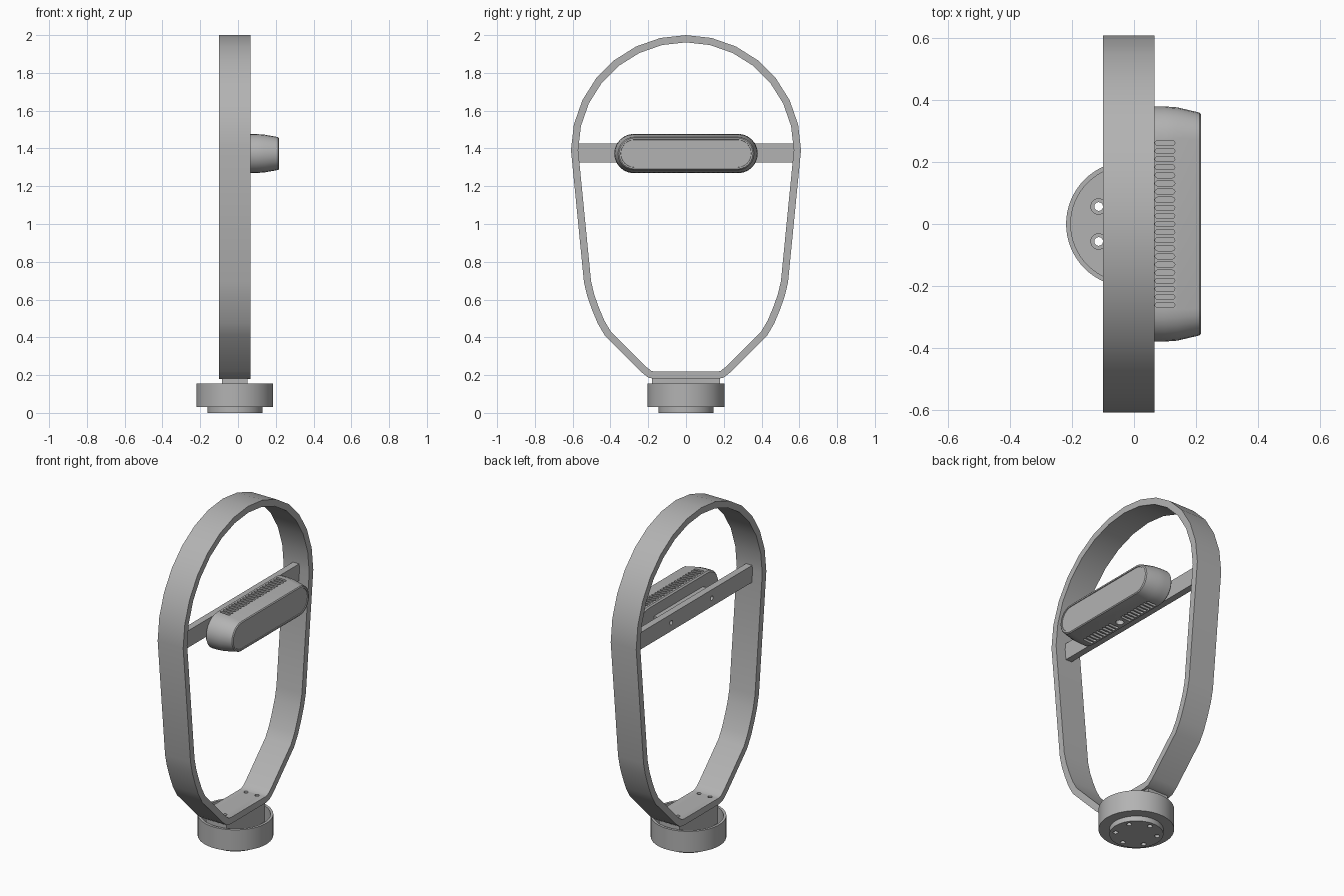
import bpy, bmesh, math
from mathutils import Matrix, Vector

if "Cube" in bpy.data.objects:
    bpy.data.objects.remove(bpy.data.objects["Cube"])

grey = bpy.data.materials.new("satin_grey")
grey.use_nodes = True
GREY = (0.45, 0.45, 0.45, 1)
grey.diffuse_color = GREY
grey.node_tree.nodes["Principled BSDF"].inputs["Base Color"].default_value = GREY

CX = -0.0165      # centre plane of hoop and base
SENSOR_Z = 1.373


def finish(name, bm, smooth=True):
    bmesh.ops.recalc_face_normals(bm, faces=bm.faces[:])
    me = bpy.data.meshes.new(name)
    bm.to_mesh(me)
    bm.free()
    me.materials.append(grey)
    ob = bpy.data.objects.new(name, me)
    bpy.context.scene.collection.objects.link(ob)
    if smooth:
        bpy.ops.object.select_all(action='DESELECT')
        ob.select_set(True)
        bpy.context.view_layer.objects.active = ob
        bpy.ops.object.shade_smooth_by_angle(angle=math.radians(32))
    return ob


def add_box(bm, centre, size):
    bmesh.ops.create_cube(bm, size=1, matrix=Matrix.Translation(centre) @ Matrix.Diagonal((*size, 1)))


def add_cyl(bm, centre, r, depth, axis='Z', seg=24):
    rot = Matrix.Rotation(math.pi / 2, 4, 'Y') if axis == 'X' else Matrix()
    bmesh.ops.create_cone(bm, cap_ends=True, segments=seg, radius1=r, radius2=r, depth=depth,
                          matrix=Matrix.Translation(centre) @ rot)


def loft(bm, rings):
    loops = [[bm.verts.new(p) for p in ring] for ring in rings]
    n = len(loops[0])
    for a, b in zip(loops, loops[1:]):
        for i in range(n):
            bm.faces.new((a[i], a[(i + 1) % n], b[(i + 1) % n], b[i]))
    bm.faces.new(loops[0])
    bm.faces.new(loops[-1])


def stadium(half_len, r, seg=12):
    # Outline with straight sides and semicircular ends, long along the first axis
    pts = []
    for side in (1, -1):
        for i in range(seg + 1):
            a = -math.pi / 2 + math.pi * i / seg
            pts.append((side * (half_len - r + r * math.cos(a)), side * r * math.sin(a)))
    return pts


def cut(target, bm):
    cutter = finish(target.name + "_cutter", bm, smooth=False)
    cutter.hide_render = True
    cutter.hide_viewport = True
    mod = target.modifiers.new("holes", 'BOOLEAN')
    mod.operation = 'DIFFERENCE'
    mod.solver = 'EXACT'
    mod.object = cutter


# Hoop: flat strip bent along an egg-shaped path, closed at the foot
right = [(0.165, 0.18), (0.2, 0.187), (0.238, 0.217), (0.43, 0.41), (0.467, 0.473),
         (0.497, 0.545), (0.522, 0.615), (0.54, 0.69)]
arc = [(0.609 * math.cos(math.pi * i / 14), 1.391 + 0.609 * math.sin(math.pi * i / 14)) for i in range(15)]
path = right + arc + [(-y, z) for y, z in reversed(right)]
bm = bmesh.new()
n = len(path)
T = 0.038
inner = []
for i, p in enumerate(path):
    a, b, c = Vector(path[i - 1]), Vector(p), Vector(path[(i + 1) % n])
    n1 = Vector((-(b - a).y, (b - a).x)).normalized()
    n2 = Vector((-(c - b).y, (c - b).x)).normalized()
    m = (n1 + n2).normalized()
    inner.append(b + m * T / m.dot(n1))
rows = []
for pts, x in ((path, -0.1), (path, 0.067), (inner, 0.067), (inner, -0.1)):
    rows.append([bm.verts.new((x, p[0], p[1])) for p in pts])
for k in range(4):
    a, b = rows[k], rows[(k + 1) % 4]
    for i in range(n):
        j = (i + 1) % n
        bm.faces.new((a[i], a[j], b[j], b[i]))
hoop = finish("hoop", bm)
bm = bmesh.new()
for sx in (1, -1):
    for sy in (1, -1):
        add_cyl(bm, (CX + sx * 0.036, sy * 0.15, 0.2), 0.012, 0.1, seg=16)
cut(hoop, bm)

# Crossbar with two screw holes
bm = bmesh.new()
add_box(bm, (CX, 0, 1.375), (0.04, 1.17, 0.1))
bar = finish("crossbar", bm)
bm = bmesh.new()
for sy in (1, -1):
    add_cyl(bm, (CX, sy * 0.19, 1.375), 0.013, 0.1, 'X', 16)
cut(bar, bm)

# Sensor housing: tapered pill with a recessed front window
bm = bmesh.new()
sections = [(0.05, 0.372, 0.096), (0.058, 0.38, 0.104), (0.1, 0.38, 0.103), (0.14, 0.377, 0.1),
            (0.212, 0.36, 0.087), (0.217, 0.354, 0.082), (0.217, 0.346, 0.074), (0.213, 0.345, 0.073)]
loft(bm, [[(x, y, SENSOR_Z + z) for y, z in stadium(hy, hz)] for x, hy, hz in sections])
sensor = finish("sensor_housing", bm)

# Cooling slots above and below, with a mounting socket underneath
bm = bmesh.new()
for i in range(21):
    y = (i - 10) * 0.0262
    for side in (1, -1):
        if side < 0 and abs(y) < 0.04:
            continue
        loft(bm, [[(0.1 + u, y + v, SENSOR_Z + side * h) for u, v in stadium(0.032, 0.008, 6)]
                  for h in (0.088, 0.13)])
add_cyl(bm, (0.1, 0, SENSOR_Z - 0.1), 0.022, 0.06)
cut(sensor, bm)

# Spacer joining the sensor to the crossbar
bm = bmesh.new()
add_box(bm, (0.027, 0, 1.375), (0.052, 0.46, 0.06))
finish("sensor_bracket", bm)

# Base cup, turned from a profile (radius, height)
bm = bmesh.new()
profile = [(0.145, 0), (0.145, 0.03), (0.203, 0.03), (0.203, 0.155), (0.188, 0.155), (0.188, 0.06)]
loft(bm, [[(CX + r * math.cos(a), r * math.sin(a), z)
           for a in (math.tau * k / 64 for k in range(64))] for r, z in profile])
base = finish("base_cup", bm)
for name, r, z in (("bolt", 0.014, 0.03), ("counterbore", 0.025, 0.07)):
    bm = bmesh.new()
    for k in range(6):
        a = math.radians(30 + 60 * k)
        add_cyl(bm, (CX + 0.113 * math.cos(a), 0.113 * math.sin(a), z), r, 0.1 if name == "bolt" else 0.04)
    cut(base, bm)

# Block carrying the hoop inside the cup
bm = bmesh.new()
add_box(bm, (CX, 0, 0.121), (0.135, 0.36, 0.124))
finish("hoop_block", bm)
